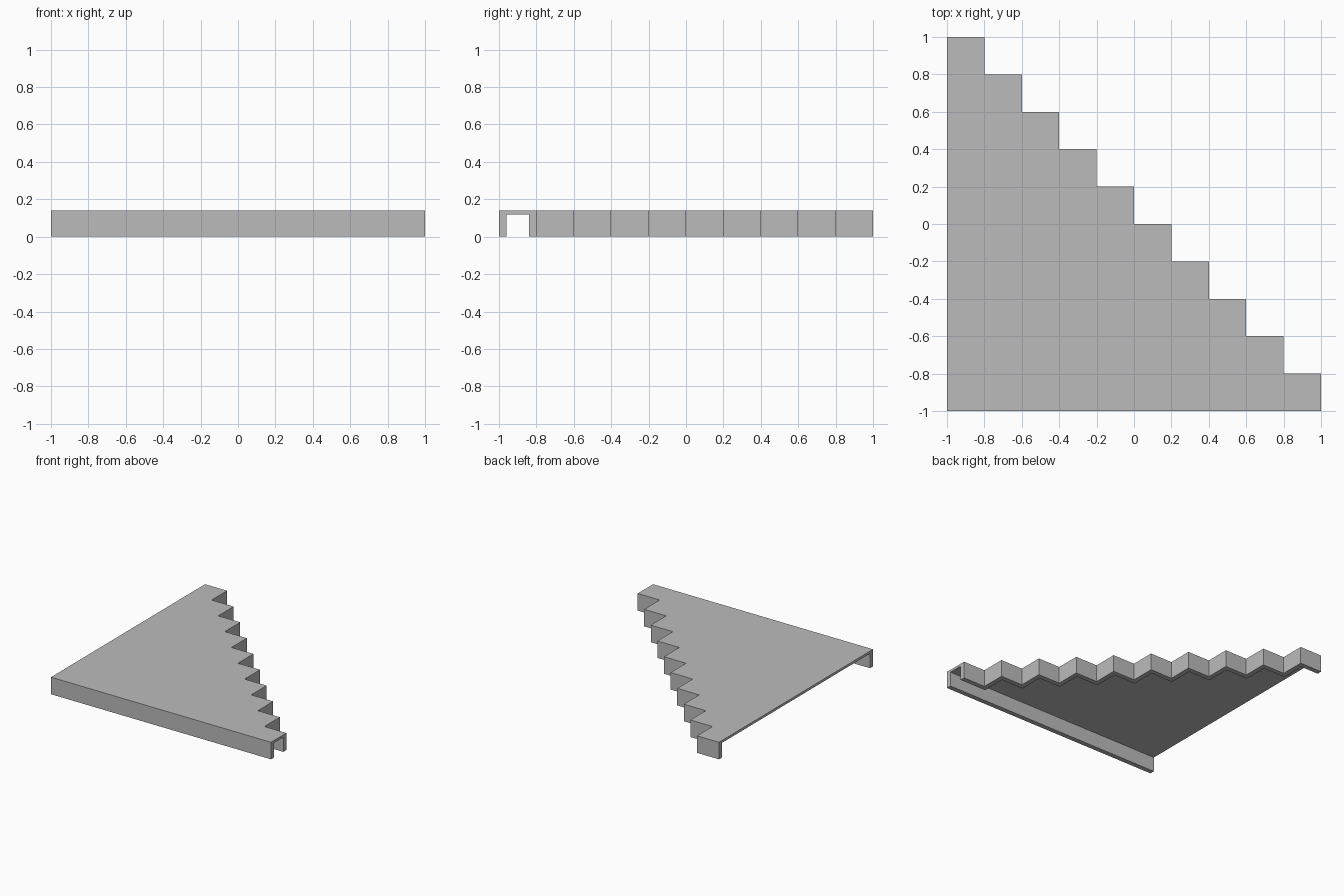
import bpy
import bmesh

STEPS = 10
STEP = 0.2
HEIGHT = 0.14
PLATE_BOTTOM = 0.12
WALL = 0.04

cube = bpy.data.objects.get("Cube")
if cube:
    bpy.data.objects.remove(cube, do_unlink=True)


def make_material(name, colour):
    mat = bpy.data.materials.new(name)
    mat.use_nodes = True
    mat.diffuse_color = colour
    mat.node_tree.nodes["Principled BSDF"].inputs["Base Color"].default_value = colour
    return mat


def stair_outline(inset, overrun):
    """Staircase footprint, inset from front and steps, overrunning both ends."""
    end = 1 + overrun
    points = [(-end, -1 + inset), (end, -1 + inset)]
    for i in range(STEPS):
        y = -1 + STEP * (i + 1) - inset
        right = end if i == 0 else 1 - STEP * i - inset
        left = -end if i == STEPS - 1 else 1 - STEP * (i + 1) - inset
        points += [(right, y), (left, y)]
    return points


def prism(name, outline, bottom, top, mat):
    bm = bmesh.new()
    base = bm.faces.new([bm.verts.new((x, y, bottom)) for x, y in outline])
    raised = bmesh.ops.extrude_face_region(bm, geom=[base], use_keep_orig=True)["geom"]
    verts = [g for g in raised if isinstance(g, bmesh.types.BMVert)]
    bmesh.ops.translate(bm, verts=verts, vec=(0, 0, top - bottom))
    bmesh.ops.recalc_face_normals(bm, faces=bm.faces[:])
    mesh = bpy.data.meshes.new(name)
    bm.to_mesh(mesh)
    bm.free()
    mesh.materials.append(mat)
    obj = bpy.data.objects.new(name, mesh)
    bpy.context.collection.objects.link(obj)
    return obj


grey = make_material("plain grey", (0.5, 0.5, 0.5, 1))

# Solid stepped platform
platform = prism("stepped_platform", stair_outline(0, 0), 0, HEIGHT, grey)

# Hollow underside, open at both ends, leaving the plate, front skirt and stepped skirt
cavity = prism("cavity_cutter", stair_outline(WALL, 0.1), -0.1, PLATE_BOTTOM, grey)
cavity.hide_render = True
cut = platform.modifiers.new("hollow", "BOOLEAN")
cut.operation = "DIFFERENCE"
cut.solver = "EXACT"
cut.object = cavity

bpy.context.view_layer.objects.active = platform
bpy.ops.object.modifier_apply(modifier=cut.name)
bpy.data.objects.remove(cavity, do_unlink=True)
